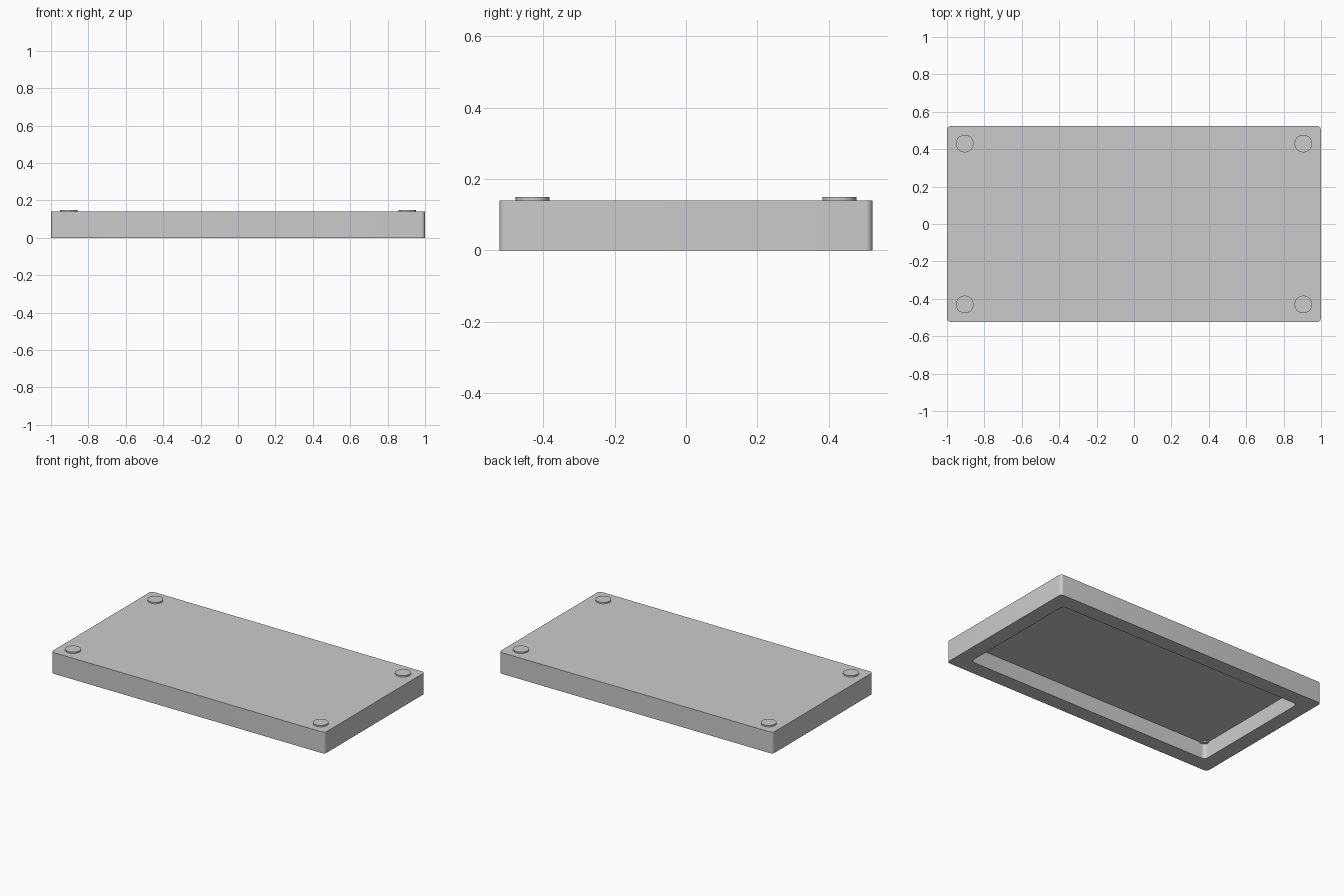
import bpy, bmesh, math

cube = bpy.data.objects.get("Cube")
if cube:
    bpy.data.objects.remove(cube, do_unlink=True)

HALF_X, HALF_Y, HEIGHT = 1.0, 0.523, 0.14
WALL, ROOF_Z = 0.1, 0.105
PAD_X, PAD_Y, PAD_R, PAD_TOP = 0.905, 0.43, 0.047, 0.149

grey = bpy.data.materials.new("light grey")
grey.use_nodes = True
colour = (0.6, 0.6, 0.6, 1)
grey.diffuse_color = colour
grey.node_tree.nodes["Principled BSDF"].inputs["Base Color"].default_value = colour


def rounded_loop(bm, hx, hy, r, z, steps=8):
    """Ring of vertices round a rectangle with rounded corners."""
    ring = []
    for i, (sx, sy) in enumerate([(1, 1), (-1, 1), (-1, -1), (1, -1)]):
        for k in range(steps + 1):
            a = (i + k / steps) * math.pi / 2
            ring.append(bm.verts.new((sx * (hx - r) + r * math.cos(a),
                                      sy * (hy - r) + r * math.sin(a), z)))
    return ring


def finish(bm, name):
    bmesh.ops.recalc_face_normals(bm, faces=bm.faces)
    mesh = bpy.data.meshes.new(name)
    bm.to_mesh(mesh)
    bm.free()
    mesh.materials.append(grey)
    obj = bpy.data.objects.new(name, mesh)
    bpy.context.collection.objects.link(obj)
    bpy.ops.object.select_all(action="DESELECT")
    obj.select_set(True)
    bpy.context.view_layer.objects.active = obj
    bpy.ops.object.shade_smooth_by_angle(angle=math.radians(30))
    return obj


# Hollow lid: top panel, outer wall, bottom rim, inner wall, cavity roof
bm = bmesh.new()
ix, iy = HALF_X - WALL, HALF_Y - WALL
rings = [rounded_loop(bm, HALF_X, HALF_Y, 0.02, HEIGHT),
         rounded_loop(bm, HALF_X, HALF_Y, 0.02, 0),
         rounded_loop(bm, ix, iy, 0.025, 0),
         rounded_loop(bm, ix, iy, 0.025, ROOF_Z)]
for a, b in zip(rings, rings[1:]):
    for i in range(len(a)):
        j = (i + 1) % len(a)
        bm.faces.new((a[i], a[j], b[j], b[i]))
bm.faces.new(rings[0])
bm.faces.new(rings[-1])
finish(bm, "lid_shell")

# Round corner pads, set through the top panel
pad_bottom = ROOF_Z - 0.007
for side, sx in (("left", 1), ("right", -1)):
    for end, sy in (("front", -1), ("back", 1)):
        bm = bmesh.new()
        bmesh.ops.create_cone(bm, cap_ends=True, segments=48, radius1=PAD_R,
                              radius2=PAD_R, depth=PAD_TOP - pad_bottom)
        pad = finish(bm, f"{end}_{side}_pad")
        pad.location = (sx * PAD_X, sy * PAD_Y, (PAD_TOP + pad_bottom) / 2)
